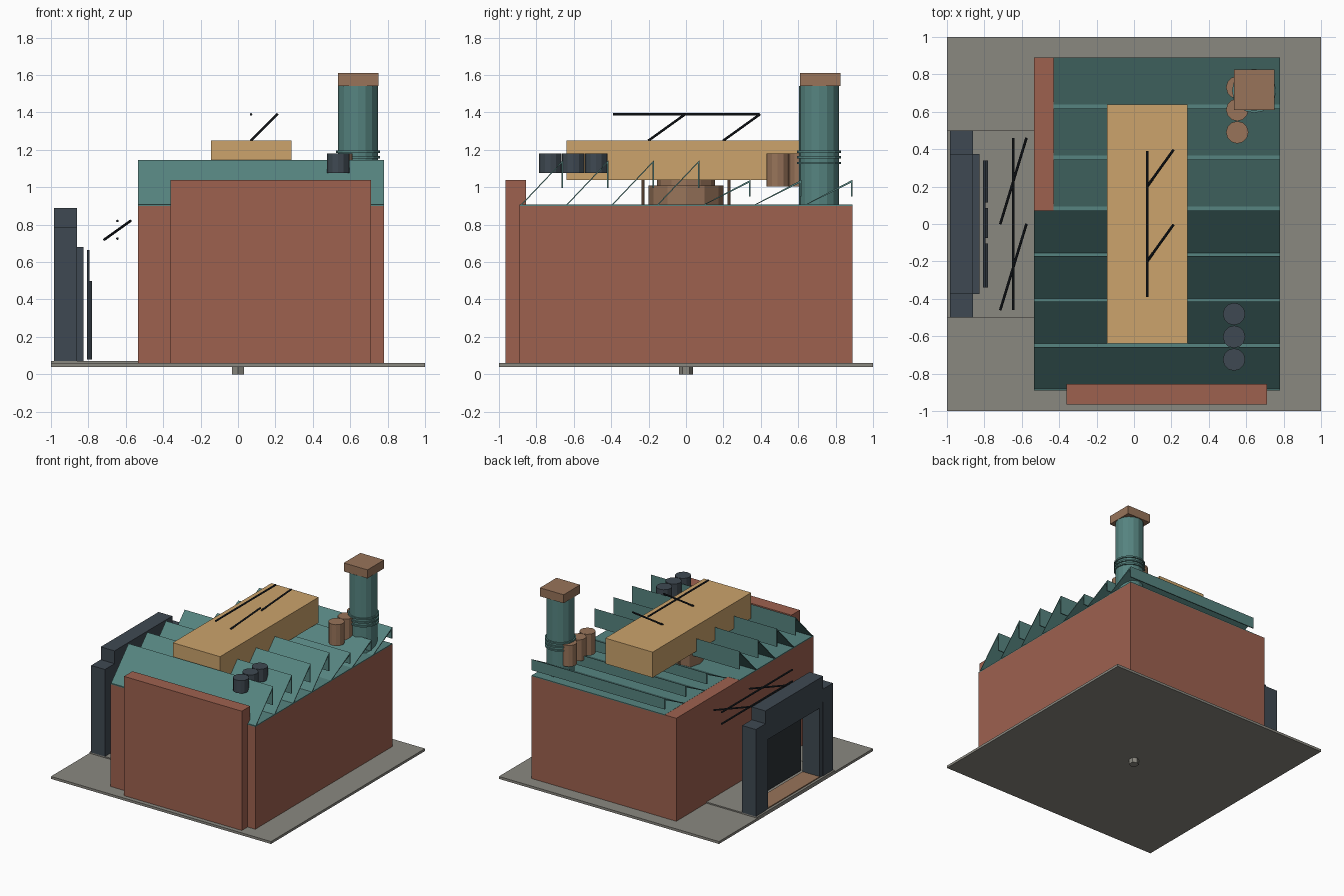
import bpy
import bmesh
from mathutils import Vector

if "Cube" in bpy.data.objects:
    bpy.data.objects.remove(bpy.data.objects["Cube"])


def material(name, rgb):
    lin = [((c / 255 + 0.055) / 1.055) ** 2.4 for c in rgb] + [1]
    m = bpy.data.materials.new(name)
    m.use_nodes = True
    m.diffuse_color = lin
    m.node_tree.nodes["Principled BSDF"].inputs["Base Color"].default_value = lin
    return m


brick = material("red brick", (158, 97, 79))
teal = material("teal metal", (86, 132, 128))
tan = material("tan panel", (204, 164, 108))
brown = material("brown", (152, 116, 90))
stone = material("grey ground", (138, 136, 128))
slate = material("slate", (63, 73, 82))
dark = material("dark door", (43, 49, 55))
black = material("black rod", (32, 37, 43))


def finish(name, bm, mat):
    bmesh.ops.recalc_face_normals(bm, faces=bm.faces)
    mesh = bpy.data.meshes.new(name)
    bm.to_mesh(mesh)
    bm.free()
    mesh.materials.append(mat)
    ob = bpy.data.objects.new(name, mesh)
    bpy.context.collection.objects.link(ob)
    return ob


def box(name, x, y, z, mat):
    bm = bmesh.new()
    bmesh.ops.create_cube(bm, size=1)
    for v in bm.verts:
        v.co = [a + (b - a) * (c + 0.5) for (a, b), c in zip((x, y, z), v.co)]
    return finish(name, bm, mat)


def cylinder(name, x, y, z, r, mat, sides=12):
    bm = bmesh.new()
    bmesh.ops.create_cone(bm, cap_ends=True, segments=sides, radius1=r, radius2=r, depth=z[1] - z[0])
    bmesh.ops.translate(bm, verts=bm.verts, vec=(x, y, sum(z) / 2))
    return finish(name, bm, mat)


def rod(name, a, b, mat, r=0.007):
    a, b = Vector(a), Vector(b)
    bm = bmesh.new()
    bmesh.ops.create_cone(bm, cap_ends=True, segments=8, radius1=r, radius2=r, depth=(b - a).length)
    ob = finish(name, bm, mat)
    ob.location = (a + b) / 2
    ob.rotation_euler = (b - a).to_track_quat('Z', 'Y').to_euler()
    return ob


def extrude_x(name, profile, x, mat):
    bm = bmesh.new()
    face = bm.faces.new([bm.verts.new((x[0], y, z)) for y, z in profile])
    new = bmesh.ops.extrude_face_region(bm, geom=[face])["geom"]
    bmesh.ops.translate(bm, vec=(x[1] - x[0], 0, 0),
                        verts=[g for g in new if isinstance(g, bmesh.types.BMVert)])
    return finish(name, bm, mat)


# Ground, peg and forecourt
box("ground_plate", (-1, 1), (-1, 1), (0.04, 0.06), stone)
cylinder("ground_peg", 0, 0, (0, 0.04), 0.037, stone, 6)
box("forecourt", (-1, -0.53), (-0.5, 0.5), (0.06, 0.07), stone)

# Brick building
box("building", (-0.535, 0.78), (-0.89, 0.89), (0.06, 0.9), brick)
box("front_wall", (-0.36, 0.71), (-0.965, -0.855), (0.06, 1.04), brick)
box("side_wall_top", (-0.535, -0.43), (0.07, 0.89), (0.9, 0.906), brick)

# Sawtooth roof: open sloped sheets, each with a hanging lip
box("front_roof_deck", (-0.535, 0.78), (-0.89, 0.07), (0.9, 0.907), teal)
box("rear_roof_deck", (-0.43, 0.78), (0.07, 0.89), (0.9, 0.907), teal)


def tooth(name, y0, y1, top, lip, x):
    t = 0.008
    extrude_x(name, [(y0, 0.905), (y1, top), (y1, lip), (y1 - t, lip),
                     (y1 - t, top - 2 * t), (y0 + t, 0.905)], x, teal)


for i in range(4):
    y = -0.885 + 0.243 * i
    tooth("tall_roof_tooth", y, y + 0.228, 1.145, 0.995, (-0.535, 0.78))
for i in range(3):
    y = 0.09 + 0.272 * i
    tooth("low_roof_tooth", y, y + 0.256, 1.04, 0.95, (-0.43, 0.78))

# Raised roof box on its pedestal and legs
box("roof_box", (-0.145, 0.285), (-0.64, 0.64), (1.04, 1.25), tan)
cylinder("pedestal_base", 0.07, 0, (0.9, 1.01), 0.2, brown)
cylinder("pedestal_top", 0.07, 0, (1.01, 1.045), 0.155, brown)
for x in (-0.1, 0.24):
    for y in (-0.23, 0.23):
        rod("box_leg", (x, y, 0.9), (x, y, 1.05), brown, 0.009)

# Rods above the roof box
rod("roof_rail", (0.07, -0.39, 1.39), (0.07, 0.39, 1.39), black)
for y in (-0.2, 0.2):
    rod("roof_brace", (0.07, y, 1.25), (0.21, y + 0.195, 1.39), black)

# Rods beside the wall
for z in (0.725, 0.82):
    rod("wall_rail", (-0.645, -0.46, z), (-0.645, 0.46, z), black)
for y in (-0.46, 0):
    rod("wall_brace", (-0.715, y, 0.72), (-0.575, y + 0.46, 0.82), black)

# Chimney and vent pots
cylinder("chimney", 0.642, 0.712, (0.9, 1.54), 0.107, teal, 16)
for z in (1.13, 1.16, 1.19):
    cylinder("chimney_ring", 0.642, 0.712, (z - 0.006, z + 0.006), 0.118, teal, 16)
box("chimney_cap", (0.535, 0.75), (0.61, 0.825), (1.54, 1.61), brown)
for i in range(3):
    cylinder("brown_vent", 0.552, 0.49 + 0.12 * i, (1.005, 1.18), 0.06, brown)
    cylinder("dark_vent", 0.535, -0.725 + 0.122 * i, (1.075, 1.18), 0.06, slate)

# Gateway
for s in (-1, 1):
    box("gate_pillar", (-0.985, -0.86), sorted((s * 0.375, s * 0.5)), (0.07, 0.785), slate)
    box("gate_jamb", (-0.98, -0.825), sorted((s * 0.335, s * 0.375)), (0.07, 0.68), slate)
box("gate_header", (-0.985, -0.86), (-0.375, 0.375), (0.68, 0.89), slate)
box("gate_lintel", (-0.98, -0.825), (-0.375, 0.375), (0.64, 0.68), slate)
box("gate_floor", (-0.98, -0.825), (-0.335, 0.335), (0.07, 0.078), brown)

# Door behind the gateway, with three lower panels
box("door", (-0.807, -0.793), (-0.34, 0.34), (0.08, 0.665), dark)
for y in ((-0.34, -0.105), (-0.075, 0.085), (0.115, 0.34)):
    box("door_panel", (-0.793, -0.78), y, (0.08, 0.5), dark)
